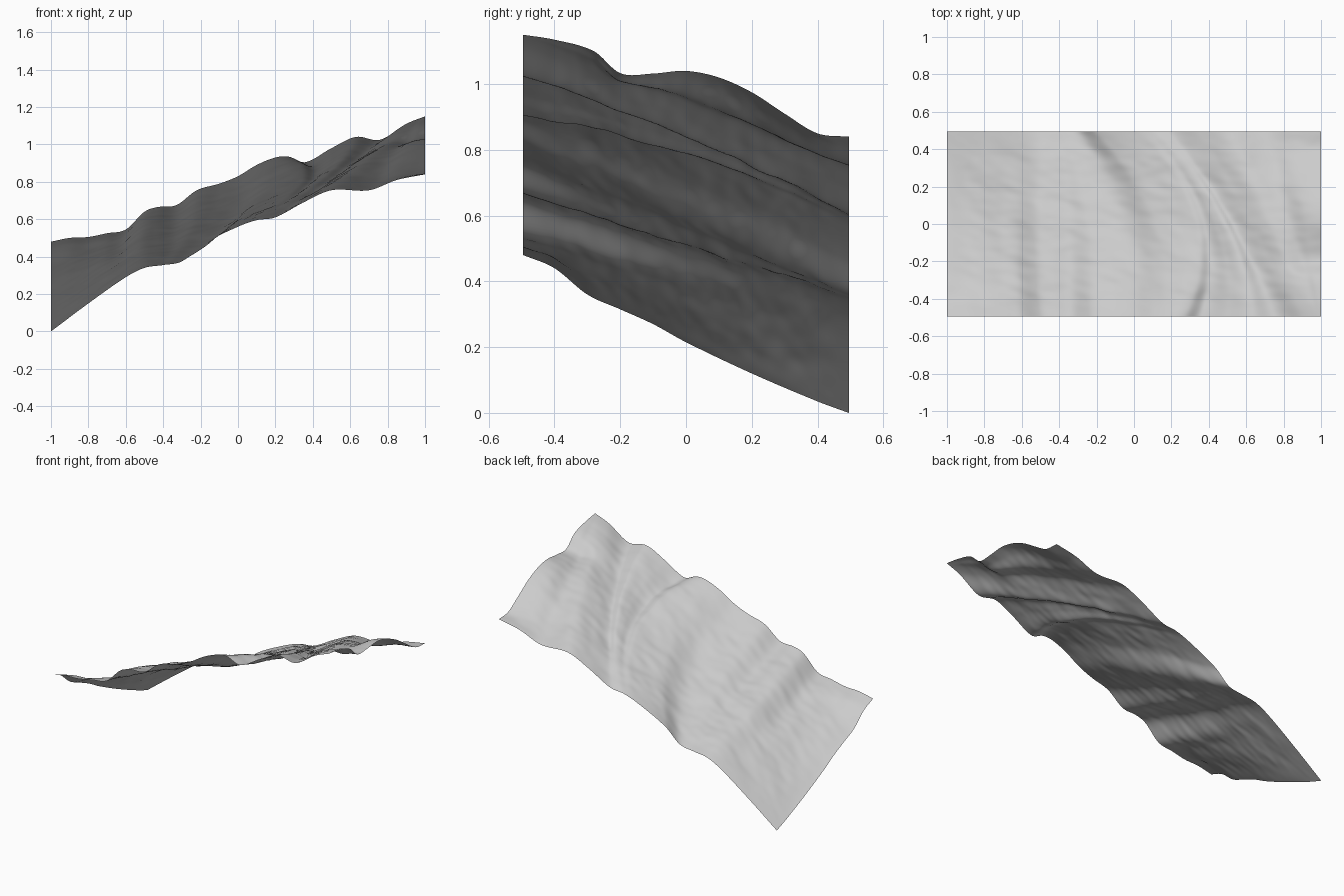
import bpy, bmesh, math
from mathutils import Vector, noise

cube = bpy.data.objects.get("Cube")
if cube:
    bpy.data.objects.remove(cube, do_unlink=True)

HALF_X, HALF_Y = 1.0, 0.495
COLS, ROWS = 180, 90

# Height profiles of the four borders, as (position, height)
FRONT = [(-1, .48), (-.9, .5), (-.8, .505), (-.7, .525), (-.6, .545), (-.5, .64),
         (-.43, .665), (-.33, .675), (-.22, .755), (-.1, .79), (0, .83), (.1, .89),
         (.2, .93), (.27, .935), (.36, .905), (.5, .98), (.63, 1.04), (.76, 1.025),
         (.9, 1.11), (1, 1.15)]
BACK = [(-1, 0), (-.8, .15), (-.6, .29), (-.5, .34), (-.4, .355), (-.3, .375),
        (-.2, .46), (0, .56), (.1, .595), (.2, .61), (.35, .69), (.5, .755),
        (.7, .755), (.85, .81), (1, .84)]
LEFT = [(-.495, 1.15), (-.4, 1.135), (-.28, 1.10), (-.2, 1.033), (-.1, 1.032),
        (0, 1.04), (.1, 1.02), (.2, .975), (.3, .91), (.4, .85), (.495, .84)]
RIGHT = [(-.495, .48), (-.4, .44), (-.3, .36), (-.2, .315), (-.1, .27), (0, .215),
         (.2, .12), (.4, .035), (.495, 0)]

# Ridges and gullies crossing the slope: x at front, middle, back; lift in the middle
FOLDS = [(-1, -1, -1, 0), (-.6, -.62, -.6, 0), (-.43, -.44, -.43, 0),
         (-.03, -.07, -.32, 0), (.15, .12, -.2, .02), (.25, .31, .0, .035),
         (.36, .38, .08, .04), (.63, .49, .15, .025), (.76, .54, .22, .02),
         (.9, .67, .42, 0), (.95, .74, .53, 0), (.985, .84, .7, 0), (1, 1, 1, 0)]


def profile(points, t):
    """Smooth curve through the points, clamped at both ends."""
    t = min(max(t, points[0][0]), points[-1][0])
    last = len(points) - 1
    i = next(k for k in range(last) if t <= points[k + 1][0])

    def slope(k):
        a, b = points[max(k - 1, 0)], points[min(k + 1, last)]
        return (b[1] - a[1]) / (b[0] - a[0])

    (x0, z0), (x1, z1) = points[i], points[i + 1]
    w = x1 - x0
    s = (t - x0) / w
    return (z0 * (1 + 2 * s) * (1 - s) ** 2 + z1 * s * s * (3 - 2 * s)
            + w * s * (1 - s) * (slope(i) * (1 - s) - slope(i + 1) * s))


def folded(x, y):
    """Blend the front and back profiles along the fold lines."""
    v = (y + HALF_Y) / (2 * HALF_Y)
    arch = 4 * v * (1 - v)
    rows = [((1 - v) * (1 - 2 * v) * f + arch * m + v * (2 * v - 1) * b, f, b, lift)
            for f, m, b, lift in FOLDS]
    front_x, back_x, lift = (profile([(r[0], r[k]) for r in rows], x)
                             for k in (1, 2, 3))
    return (1 - v) * profile(FRONT, front_x) + v * profile(BACK, back_x) + arch * lift


def height(x, y):
    z = base = folded(x, y)
    # Pull the two short borders onto their own profiles
    for side, border in ((1, LEFT), (-1, RIGHT)):
        gap = abs(side * HALF_X - x)
        if gap < .6:
            z += (profile(border, y) - folded(side, y)) * math.exp(-(gap / .2) ** 2)
    # Fine weathered streaks, faded out at the borders
    fade = min(1, 8 * (HALF_X - abs(x)), 8 * (HALF_Y - abs(y)))
    p = Vector((x * 5 + y * 2, y * 9, .5))
    return z + fade * (.007 * noise.noise(p) + .004 * noise.noise(p * 2.3))


# Hillside sheet
bm = bmesh.new()
bmesh.ops.create_grid(bm, x_segments=COLS, y_segments=ROWS, size=1)
for vert in bm.verts:
    vert.co.y *= HALF_Y
    vert.co.z = height(vert.co.x, vert.co.y)
for face in bm.faces:
    face.smooth = True
mesh = bpy.data.meshes.new("hillside")
bm.to_mesh(mesh)
bm.free()
hillside = bpy.data.objects.new("hillside", mesh)
bpy.context.collection.objects.link(hillside)

# Plain pale grey
grey = bpy.data.materials.new("pale_grey")
grey.use_nodes = True
colour = (.6, .6, .6, 1)
grey.diffuse_color = colour
grey.node_tree.nodes["Principled BSDF"].inputs["Base Color"].default_value = colour
mesh.materials.append(grey)
